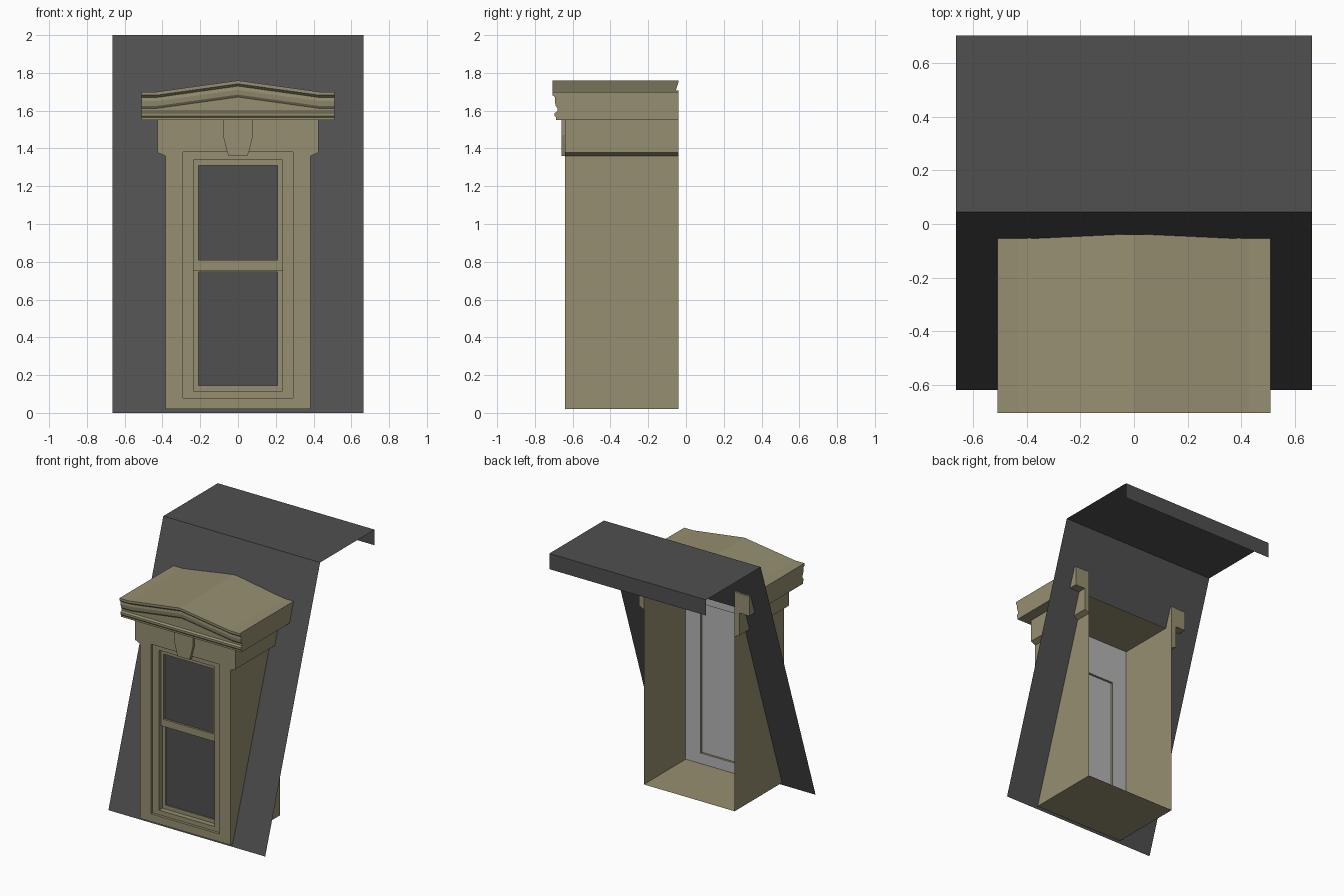
import bpy, bmesh

if "Cube" in bpy.data.objects:
    bpy.data.objects.remove(bpy.data.objects["Cube"])


def material(name, rgb):
    m = bpy.data.materials.new(name)
    m.diffuse_color = (*rgb, 1)
    m.use_nodes = True
    m.node_tree.nodes["Principled BSDF"].inputs["Base Color"].default_value = m.diffuse_color
    return m


TAN = material("tan_stone", (0.305, 0.275, 0.165))
DARK = material("dark_slate", (0.08, 0.08, 0.08))
GREY = material("light_grey_lining", (0.46, 0.46, 0.46))


def make(name, verts, faces, mat, fix=True):
    me = bpy.data.meshes.new(name)
    me.from_pydata(verts, [], faces)
    if fix:
        bm = bmesh.new()
        bm.from_mesh(me)
        bmesh.ops.recalc_face_normals(bm, faces=bm.faces)
        bm.to_mesh(me)
        bm.free()
    me.materials.append(mat)
    ob = bpy.data.objects.new(name, me)
    bpy.context.collection.objects.link(ob)
    return ob


def loft(name, rings, mat):
    """Closed cross-sections joined in order, with capped ends."""
    n = len(rings[0])
    verts = [p for r in rings for p in r]
    faces = [(k * n + i, k * n + (i + 1) % n, (k + 1) * n + (i + 1) % n, (k + 1) * n + i)
             for k in range(len(rings) - 1) for i in range(n)]
    faces += [tuple(range(n)), tuple(range(len(verts) - n, len(verts)))]
    return make(name, verts, faces, mat)


def slab(name, outline, y0, y1, mat):
    """An (x, z) outline extruded from y0 to y1."""
    return loft(name, [[(x, y, z) for x, z in outline] for y in (y0, y1)], mat)


def rect(hw, z0, z1):
    return [(-hw, z0), (hw, z0), (hw, z1), (-hw, z1)]


def frame(name, outer, inner, y0, y1, mat):
    """Rectangular ring with a hole; outer and inner are (half width, z0, z1)."""
    verts = [(x, y, z) for y in (y0, y1) for r in (outer, inner) for x, z in rect(*r)]
    faces = []
    for i in range(4):
        j = (i + 1) % 4
        faces += [(i, j, 4 + j, 4 + i), (8 + i, 8 + j, 12 + j, 12 + i),
                  (i, j, 8 + j, 8 + i), (4 + i, 4 + j, 12 + j, 12 + i)]
    return make(name, verts, faces, mat)


def roof_y(z):
    return -0.62 + 0.3325 * z


# Roof sheet: steep slope with the dormer opening, flat top and short back flap
xs, zs = (-0.665, -0.385, 0.385, 0.665), (0, 0.02, 1.55, 2)
verts = [(x, roof_y(z), z) for z in zs for x in xs]
verts += [(x, 0.705, 2) for x in xs] + [(x, 0.705, 1.88) for x in xs]
faces = [(r * 4 + c, r * 4 + c + 1, r * 4 + c + 5, r * 4 + c + 4)
         for r in range(5) for c in range(3) if (r, c) != (1, 1)]
make("roof", verts, faces, DARK, fix=False)

# Dormer body: front wall, cheeks and floor
W, FRONT, BACK = 0.385, -0.64, -0.04
frame("front_wall", (W, 0.02, 1.55), (0.29, 0.08, 1.38), FRONT, -0.55, TAN)
path = [(-W, 1.55), (-W, 0.02), (W, 0.02), (W, 1.55)]
make("cheeks_and_floor", [(x, y, z) for y in (-0.55, BACK) for x, z in path],
     [(i, i + 1, i + 5, i + 4) for i in range(3)], TAN, fix=False)

# Side blocks under the cornice
for s, side in ((-1, "left"), (1, "right")):
    slab(side + "_head_block",
         [(s * W, 1.36), (s * 0.425, 1.378), (s * 0.425, 1.55), (s * W, 1.55)],
         FRONT, BACK, TAN)

# Keystone
half = [(0.05, 1.36), (0.06, 1.39), (0.075, 1.45), (0.08, 1.47), (0.08, 1.55)]
slab("keystone", half + [(-x, z) for x, z in reversed(half)], -0.66, -0.63, TAN)

# Cornice: moulding (y, z, follows the pediment) carried across the width
profile = [(BACK, 1.70, 1), (-0.707, 1.70, 1), (-0.707, 1.682, 1), (-0.692, 1.67, 1),
           (-0.694, 1.65, 1), (-0.690, 1.625, 1), (-0.680, 1.612, 1), (-0.680, 1.597, 0),
           (-0.695, 1.588, 0), (-0.695, 1.572, 0), (-0.688, 1.564, 0),
           (-0.688, 1.55, 0), (BACK, 1.55, 0)]
cornice = loft("cornice", [[(x, y, z + rise * f) for y, z, f in profile]
                           for x, rise in ((-0.51, 0), (-0.43, 0), (0, 0.06), (0.43, 0), (0.51, 0))],
               TAN)

# Trim the middle of the cornice where it meets the roof
cut = [(roof_y(1.5) - 0.002, 1.5), (roof_y(1.9) - 0.002, 1.9), (0.3, 1.9), (0.3, 1.5)]
cutter = loft("roof_cutter", [[(x, y, z) for y, z in cut] for x in (-W, W)], TAN)
mod = cornice.modifiers.new("trim", 'BOOLEAN')
mod.operation, mod.solver, mod.object = 'DIFFERENCE', 'EXACT', cutter
cutter.hide_render = True
cutter.hide_viewport = True
cutter.display_type = 'WIRE'

# Window casing, two sashes and glass
frame("window_casing", (0.29, 0.08, 1.38), (0.235, 0.115, 1.34), -0.62, -0.565, TAN)
frame("upper_sash", (0.235, 0.755, 1.34), (0.21, 0.81, 1.31), -0.60, -0.58, TAN)
frame("lower_sash", (0.235, 0.115, 0.80), (0.21, 0.145, 0.745), -0.58, -0.566, TAN)
slab("upper_glass", rect(0.212, 0.805, 1.312), -0.585, -0.581, DARK)
slab("lower_glass", rect(0.212, 0.143, 0.747), -0.572, -0.568, DARK)

# Pale inner lining with a recessed panel behind the window
slab("window_back", rect(0.289, 0.081, 1.379), -0.565, -0.561, GREY)
frame("inner_lining", (0.384, 0.021, 1.549), (0.26, 0.10, 1.25), -0.55, -0.545, GREY)
frame("panel_reveal", (0.27, 0.09, 1.26), (0.258, 0.102, 1.248), -0.561, -0.546, TAN)
